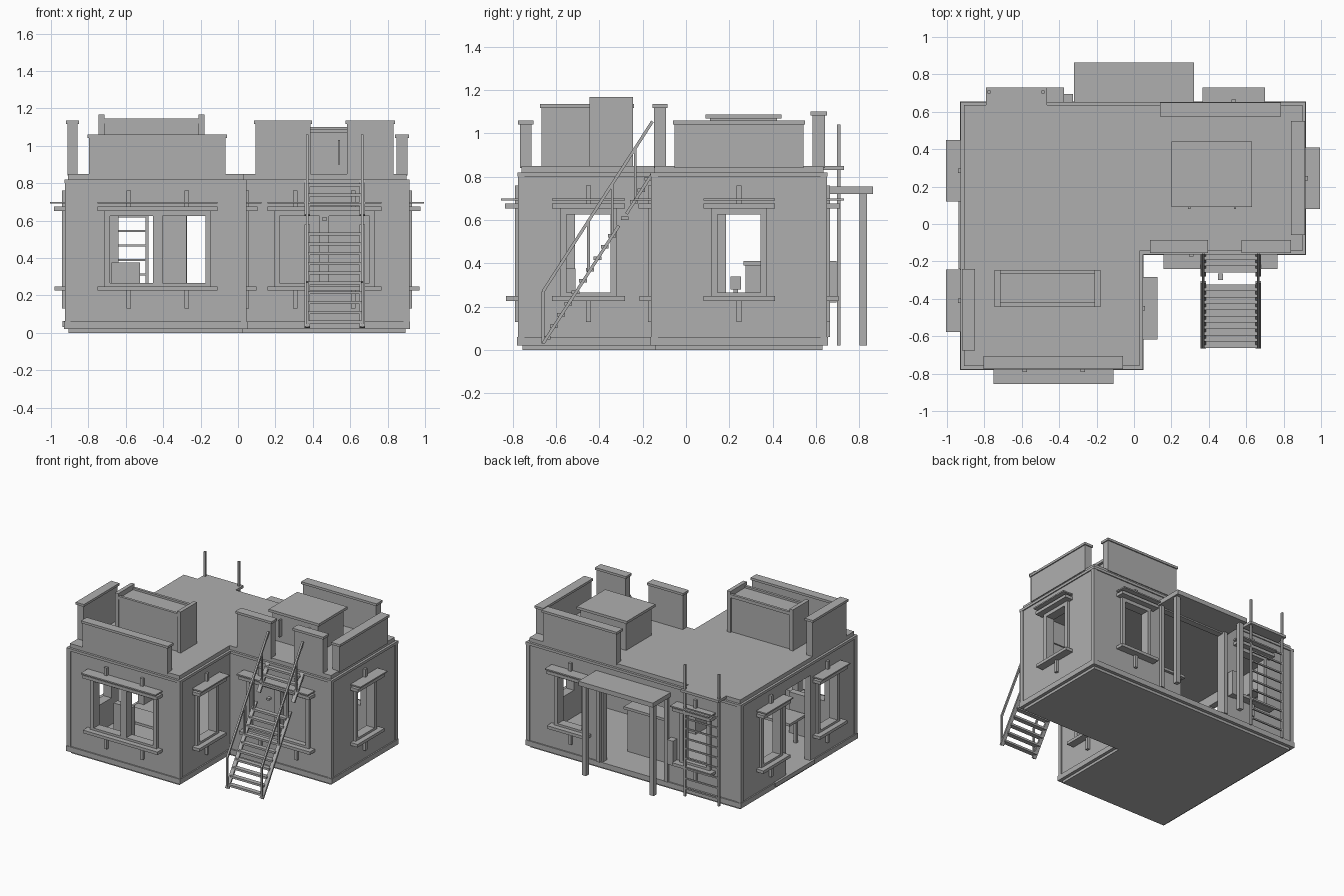
import bpy, bmesh
from mathutils import Vector, Matrix

cube = bpy.data.objects.get("Cube")
if cube:
    bpy.data.objects.remove(cube)

grey = bpy.data.materials.new("plain grey")
grey.use_nodes = True
grey.diffuse_color = (0.43, 0.43, 0.43, 1)
grey.node_tree.nodes["Principled BSDF"].inputs["Base Color"].default_value = grey.diffuse_color


def finish(name, bm):
    bmesh.ops.recalc_face_normals(bm, faces=bm.faces)
    mesh = bpy.data.meshes.new(name)
    bm.to_mesh(mesh)
    bm.free()
    mesh.materials.append(grey)
    ob = bpy.data.objects.new(name, mesh)
    bpy.context.scene.collection.objects.link(ob)
    return ob


def box(name, x, y, z):
    """Box from three (low, high) ranges."""
    lo, hi = Vector((min(x), min(y), min(z))), Vector((max(x), max(y), max(z)))
    bm = bmesh.new()
    bmesh.ops.create_cube(bm, size=1, matrix=Matrix.Translation((lo + hi) / 2) @ Matrix.Diagonal((*(hi - lo), 1)))
    return finish(name, bm)


def beam(name, p, q, w, h):
    """Square bar between two points."""
    p, q = Vector(p), Vector(q)
    d = q - p
    bm = bmesh.new()
    turn = d.to_track_quat("Z", "X").to_matrix().to_4x4()
    bmesh.ops.create_cube(bm, size=1, matrix=Matrix.Translation((p + q) / 2) @ turn @ Matrix.Diagonal((w, h, d.length, 1)))
    return finish(name, bm)


# Building outline
L, R, F, B, NX, NY = -0.92, 0.91, -0.77, 0.645, 0.04, -0.155


def slab(name, grow, z0, z1):
    """Extrude the L-shaped outline."""
    g = grow
    pts = [(L - g, F - g), (NX + g, F - g), (NX + g, NY - g), (R + g, NY - g), (R + g, B + g), (L - g, B + g)]
    bm = bmesh.new()
    face = bm.faces.new([bm.verts.new((x, y, z0)) for x, y in pts])
    ext = bmesh.ops.extrude_face_region(bm, geom=[face])
    bmesh.ops.translate(bm, vec=(0, 0, z1 - z0), verts=[v for v in ext["geom"] if isinstance(v, bmesh.types.BMVert)])
    return finish(name, bm)


slab("foundation", -0.015, 0, 0.02)
slab("floor_and_skirting", 0.01, 0.02, 0.06)
slab("cornice", 0.008, 0.80, 0.82)
slab("roof", -0.01, 0.815, 0.85)

# Wall faces: running axis, outward sign, plane
FRONT, RECESS, BACK = ("x", -1, F), ("x", -1, NY), ("x", 1, B)
LEFT, NOTCH, RIGHT = ("y", -1, L), ("y", 1, NX), ("y", 1, R)


def fbox(name, face, u, d, z):
    """Box on a wall face: u along the wall, d outward from it."""
    axis, s, plane = face
    dd = (plane + s * d[0], plane + s * d[1])
    return box(name, u, dd, z) if axis == "x" else box(name, dd, u, z)


T = 0.05


def wall(name, face, u0, u1, holes):
    """Wall built around rectangular holes (u0, u1, z0, z1)."""
    at = u0
    for a, b, z0, z1 in sorted(holes):
        fbox(name + "_pier", face, (at, a), (-T, 0), (0.05, 0.81))
        fbox(name + "_over", face, (a, b), (-T, 0), (z1, 0.81))
        if z0 > 0.06:
            fbox(name + "_under", face, (a, b), (-T, 0), (0.05, z0))
        at = b
    fbox(name + "_pier", face, (at, u1), (-T, 0), (0.05, 0.81))


def window(name, face, centre, width, double=False):
    """Frame, sill, lintel, awning and brackets; returns the hole."""
    a, b = centre - width / 2, centre + width / 2
    z0, z1, f = 0.25, 0.64, 0.03
    for u in (a, b - f):
        fbox(name + "_jamb", face, (u, u + f), (-T, 0.02), (z0, z1))
    fbox(name + "_head", face, (a, b), (-T, 0.02), (z1 - 0.015, z1 + 0.015))
    fbox(name + "_foot", face, (a, b), (-T, 0.02), (z0 - 0.01, z0 + 0.015))
    if double:
        fbox(name + "_mullion", face, (centre - 0.025, centre + 0.025), (-T, 0.02), (z0, z1))
    fbox(name + "_sill", face, (a - 0.035, b + 0.035), (0, 0.06), (0.225, 0.248))
    fbox(name + "_lintel", face, (a - 0.035, b + 0.035), (0, 0.065), (0.652, 0.676))
    fbox(name + "_awning", face, (a - 0.035, b + 0.035), (0, 0.085), (0.69, 0.7))
    for u in ((centre - 0.155, centre + 0.155) if double else (centre,)):
        fbox(name + "_upper_bracket", face, (u - 0.012, u + 0.012), (0, 0.02), (0.66, 0.76))
        fbox(name + "_lower_bracket", face, (u - 0.012, u + 0.012), (0, 0.02), (0.13, 0.23))
    return a, b, z0, z1


# Walls and windows
wall("front_wall", FRONT, L, NX, [window("front_window", FRONT, -0.43, 0.57, True)])
wall("recess_wall", RECESS, NX - T, R, [window("recess_window", RECESS, 0.462, 0.54, True)])
fbox("recess_window_panel", RECESS, (0.19, 0.73), (-0.04, -0.02), (0.25, 0.64))
wall("notch_wall", NOTCH, F, NY, [window("notch_window", NOTCH, -0.45, 0.265)])
wall("right_wall", RIGHT, NY, B, [window("right_window", RIGHT, 0.245, 0.26)])
wall("left_wall", LEFT, F, B, [window("left_front_window", LEFT, -0.41, 0.265), (-0.21, 0.09, 0.06, 0.72),
                               window("left_back_window", LEFT, 0.285, 0.26)])
wall("back_wall", BACK, L, R, [window("back_right_window", BACK, 0.533, 0.265), (-0.3, 0.26, 0.06, 0.71),
                               window("back_left_window", BACK, -0.54, 0.26)])
fbox("left_threshold", LEFT, (-0.24, 0.24), (0, 0.018), (0.03, 0.062))

# Thin corner strips
for x, y in ((L, F), (NX, F), (R, NY), (R, B), (L, B)):
    sx = 1 if x > L else -1
    sy = 1 if y == B else -1
    box("corner_strip", (x - sx * 0.025, x + sx * 0.006), (y - sy * 0.025, y + sy * 0.006), (0.06, 0.81))


def parapet(name, x, y, top):
    """Low roof wall with an overhanging cap."""
    e = 0.008
    box(name, (x[0] + e, x[1] - e), (y[0] + e, y[1] - e), (0.84, top - 0.015))
    box(name + "_cap", x, y, (top - 0.018, top))


parapet("front_parapet", (-0.805, -0.06), (-0.775, -0.705), 1.06)
parapet("left_parapet", (-0.92, -0.85), (-0.675, -0.24), 1.135)
parapet("recess_parapet_inner", (0.085, 0.395), (-0.155, -0.085), 1.135)
parapet("recess_parapet_outer", (0.575, 0.84), (-0.155, -0.085), 1.135)
parapet("right_parapet", (0.84, 0.915), (-0.06, 0.55), 1.06)
parapet("back_parapet", (0.14, 0.785), (0.575, 0.65), 1.10)

# Roof structures
box("roof_bench", (-0.725, -0.2), (-0.435, -0.26), (0.84, 1.13))
for y in (-0.44, -0.265):
    box("roof_bench_rail", (-0.74, -0.18), (y, y + 0.02), (1.12, 1.145))
for x in (-0.745, -0.21):
    box("roof_bench_end", (x, x + 0.03), (-0.445, -0.245), (0.85, 1.168))
box("roof_hatch", (0.22, 0.61), (0.11, 0.42), (0.84, 1.07))
box("roof_hatch_lid", (0.2, 0.63), (0.09, 0.44), (1.068, 1.088))
for x in (0.295, 0.54):
    box("hatch_handle", (x - 0.006, x + 0.006), (0.08, 0.11), (0.9, 1.03))

# Outside stair with a broken section
START, END, SZ, EZ = -0.66, -0.155, 0.03, 0.815


def height(y):
    return SZ + (EZ - SZ) * (y - START) / (END - START)


STEPS = 15
for i in range(STEPS):
    y = START + (i + 0.4) * (END - START) / STEPS
    if not -0.315 < y < -0.27:
        box("stair_tread", (0.37, 0.66), (y - 0.016, y + 0.02), (height(y) - 0.002, height(y) + 0.014))
for x in (0.37, 0.665):
    for a, b in ((START, -0.31), (-0.275, END)):
        beam("stair_stringer", (x, a, height(a)), (x, b, height(b)), 0.014, 0.03)
    beam("stair_handrail", (x, START, height(START) + 0.24), (x, END, height(END) + 0.24), 0.014, 0.014)
    for y in (START, -0.45, -0.34, -0.235):
        beam("stair_post", (x, y, height(y)), (x, y, height(y) + 0.24), 0.012, 0.012)
box("broken_tread", (0.45, 0.475), (-0.3, -0.265), (0.6, 0.615))

# Back porch
box("porch_canopy", (-0.32, 0.32), (0.64, 0.863), (0.72, 0.755))
for x in (-0.29, 0.29):
    box("porch_post", (x - 0.017, x + 0.017), (0.8, 0.835), (0.02, 0.72))
    box("porch_jamb", (x - 0.015, x + 0.015), (0.59, 0.665), (0.06, 0.72))

# Ladder and meter box
for x in (-0.775, -0.487):
    beam("ladder_pole", (x, 0.705, 0.02), (x, 0.705, 1.04), 0.015, 0.015)
for i in range(9):
    z = 0.08 + i * 0.0775
    beam("ladder_rung", (-0.775, 0.705, z), (-0.487, 0.705, z), 0.011, 0.011)
box("ladder_landing", (-0.79, -0.465), (0.6, 0.73), (0.83, 0.85))
box("meter_box", (-0.375, -0.325), (0.64, 0.695), (0.22, 0.41))

# Furniture inside
box("counter", (-0.1, 0.22), (0.275, 0.4), (0.06, 0.39))
box("counter_top", (-0.12, 0.24), (0.265, 0.42), (0.39, 0.41))
box("stool_seat", (0.02, 0.09), (0.205, 0.255), (0.28, 0.34))
box("stool_leg", (0.045, 0.065), (0.22, 0.24), (0.06, 0.28))
box("cabinet", (-0.675, -0.525), (-0.56, -0.51), (0.06, 0.375))
box("table_top", (-0.68, -0.3), (-0.5, -0.3), (0.225, 0.245))
for x in (-0.66, -0.32):
    box("table_leg", (x - 0.012, x + 0.012), (-0.41, -0.39), (0.06, 0.225))
